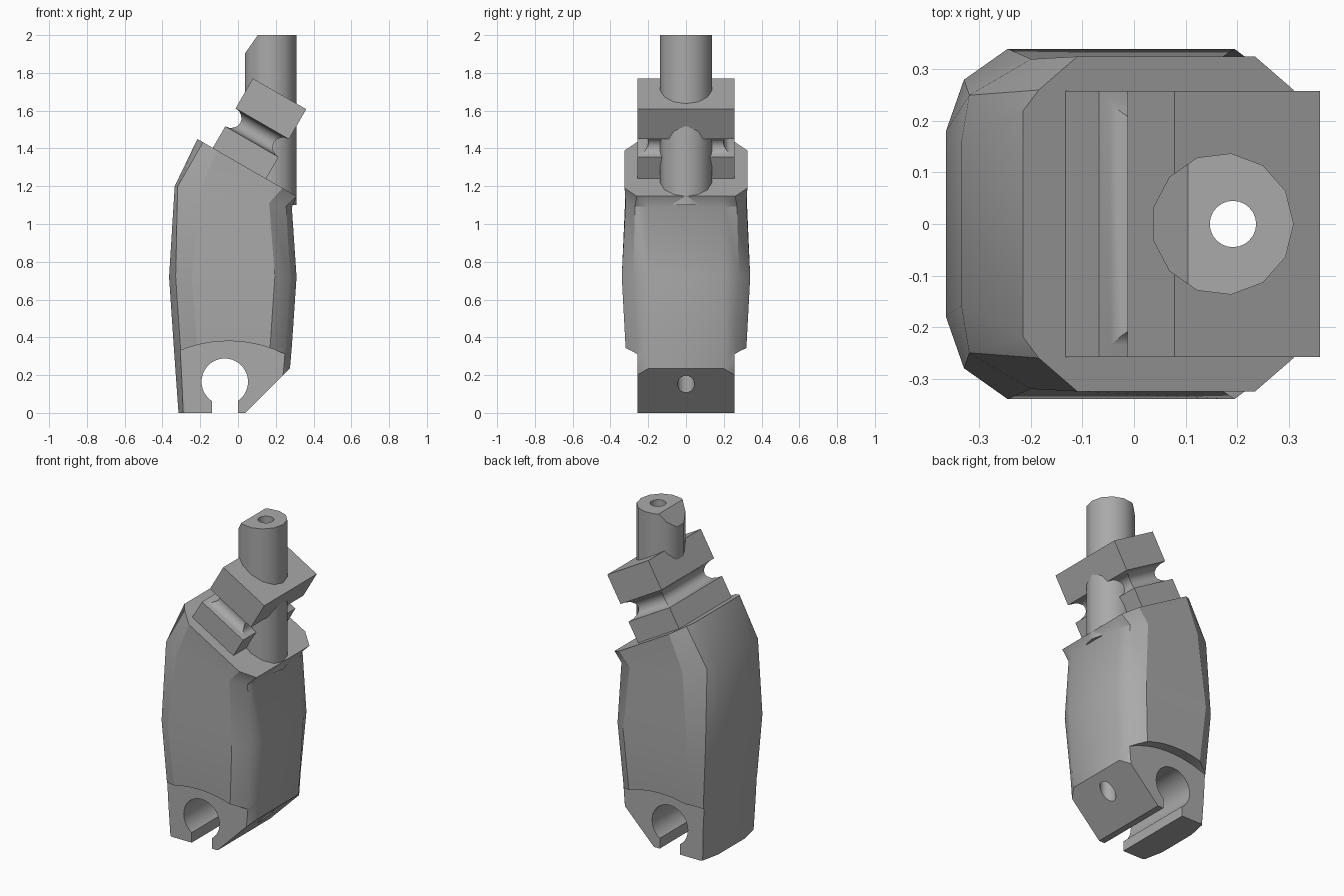
import bpy, bmesh
from math import cos, sin, pi, sqrt, radians
from mathutils import Vector

cube = bpy.data.objects.get("Cube")
if cube:
    bpy.data.objects.remove(cube)

grey = bpy.data.materials.new("plain_grey")
grey.use_nodes = True
grey.diffuse_color = (0.4, 0.4, 0.4, 1)
grey.node_tree.nodes["Principled BSDF"].inputs["Base Color"].default_value = (0.4, 0.4, 0.4, 1)


def loft(name, rings, cuts=()):
    """Skin a stack of closed rings, then slice it with (point, outward normal) planes."""
    bm = bmesh.new()
    loops = [[bm.verts.new(p) for p in ring] for ring in rings]
    n = len(loops[0])
    for a, b in zip(loops, loops[1:]):
        for i in range(n):
            j = (i + 1) % n
            bm.faces.new((a[i], a[j], b[j], b[i]))
    bm.faces.new(loops[0][::-1])
    bm.faces.new(loops[-1])
    for point, normal in cuts:
        res = bmesh.ops.bisect_plane(bm, geom=bm.verts[:] + bm.edges[:] + bm.faces[:],
                                     plane_co=point, plane_no=normal, clear_outer=True)
        edges = [e for e in res["geom_cut"] if isinstance(e, bmesh.types.BMEdge)]
        bmesh.ops.edgeloop_fill(bm, edges=edges)
    bmesh.ops.recalc_face_normals(bm, faces=bm.faces[:])
    mesh = bpy.data.meshes.new(name)
    bm.to_mesh(mesh)
    bm.free()
    mesh.materials.append(grey)
    ob = bpy.data.objects.new(name, mesh)
    bpy.context.collection.objects.link(ob)
    return ob


def upright(name, x, r, z0, z1, n, cuts=()):
    circle = [(x + r * cos(2 * pi * i / n), r * sin(2 * pi * i / n)) for i in range(n)]
    return loft(name, [[(u, v, z) for u, v in circle] for z in (z0, z1)], cuts)


def crosswise(name, x, z, r, y0, y1, n):
    circle = [(x + r * cos(2 * pi * i / n), z + r * sin(2 * pi * i / n)) for i in range(n)]
    return loft(name, [[(u, y, w) for u, w in circle] for y in (y0, y1)])


def carve(ob, cutters):
    bpy.context.view_layer.objects.active = ob
    for c in cutters:
        c.hide_render = True
        mod = ob.modifiers.new("cut", "BOOLEAN")
        mod.operation = "DIFFERENCE"
        mod.solver = "EXACT"
        mod.object = c
        bpy.ops.object.modifier_apply(modifier=mod.name)


# Body: barrel with chamfered corners, flared collar and sloping top
half_sections = [
    (lambda x: 0, [(-.315, .13), (-.29, .25), (-.21, .30), (.15, .30), (.23, .25), (.255, .2)]),
    (lambda x: .35, [(-.34, .15), (-.305, .265), (-.215, .32), (.17, .32), (.25, .26), (.285, .2)]),
    (lambda x: .72, [(-.365, .18), (-.33, .28), (-.245, .34), (.195, .34), (.275, .28), (.31, .2)]),
    (lambda x: 1.14 - .18 * x,
     [(-.335, .16), (-.32, .25), (-.2, .32), (.165, .32), (.255, .27), (.285, .2)]),
    (lambda x: 1.326 - .577 * x,
     [(-.215, .22), (-.185, .26), (-.11, .325), (.235, .325), (.31, .26), (.31, .2)]),
]
rings = []
for height, pts in half_sections:
    outline = pts + [(x, -y) for x, y in reversed(pts)]
    rings.append([(x, y, height(x)) for x, y in outline])
body = loft("body", rings, [((.04, 0, 0), Vector((1, 0, -1)))])

# Post: round, with one sloping facet at the top
post = upright("post", .172, .138, 1.1, 2, 13, [((.105, 0, 2), Vector((-1, 0, .7)))])

# Jaw: tilted block with a rounded groove all the way round
s0, s1, w = -.817, -.491, .258
levels = [(1.13, 0), (1.28, 0)]
levels += [(1.335 - .055 * cos(pi * i / 8), .06 * sin(pi * i / 8)) for i in range(1, 8)]
levels += [(1.39, 0), (1.573, 0)]
c, s = sqrt(3) / 2, .5
rings = []
for t, inset in levels:
    a, b, y = s0 + inset, s1 - inset, w - inset
    corners = [(a, -y), (b, -y), (b, y), (a, y)]
    rings.append([(c * u + s * t, v, c * t - s * u) for u, v in corners])
jaw = loft("clamp_block", rings)

# Cutters: side recesses, pin hole, its open slot and the long bore
recesses = [crosswise("recess_cutter", -.05, -.3, .68, y, y + .3, 96) for y in (-.558, .258)]
pin = crosswise("pin_cutter", -.07, .165, .123, -.5, .5, 40)
slot = loft("slot_cutter", [[(x, y, z) for x, y in ((-.138, -.5), (0, -.5), (0, .5), (-.138, .5))]
                            for z in (-.1, .12)])
bore = upright("bore_cutter", .192, .045, -.2, 2.2, 24)
carve(body, recesses + [pin, slot, bore])
carve(post, [bore])
carve(jaw, [bore])
for cutter in recesses + [pin, slot, bore]:
    bpy.data.objects.remove(cutter)

# Soft shading with crisp edges
for ob in (body, post, jaw):
    bpy.ops.object.select_all(action="DESELECT")
    ob.select_set(True)
    bpy.context.view_layer.objects.active = ob
    bpy.ops.object.shade_smooth_by_angle(angle=radians(32))
